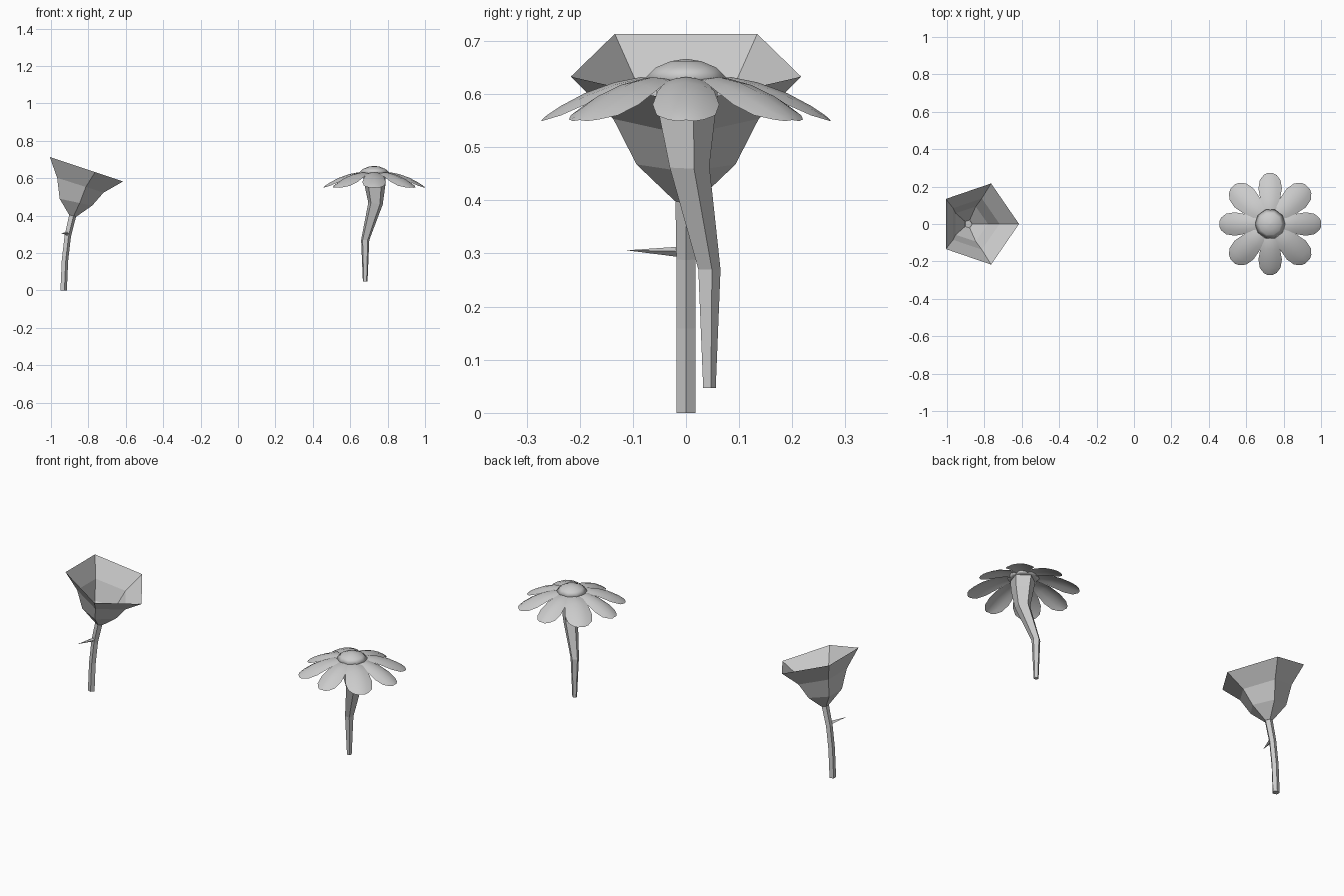
import bpy, math
from math import sin, cos, pi

if "Cube" in bpy.data.objects:
    bpy.data.objects.remove(bpy.data.objects["Cube"])


def make(name, verts, faces, smooth=False):
    me = bpy.data.meshes.new(name)
    me.from_pydata(verts, [], faces)
    me.polygons.foreach_set("use_smooth", [smooth] * len(faces))
    ob = bpy.data.objects.new(name, me)
    bpy.context.collection.objects.link(ob)
    return ob


def loft(name, rings, sides, turn=0, top=False):
    """Rings of (x, y, z, radius, tilt about y) joined into a tube."""
    verts, faces = [], []
    for x, y, z, r, tilt in rings:
        t = math.radians(tilt)
        for i in range(sides):
            a = 2 * pi * i / sides + turn
            verts.append((x + r * cos(a) * cos(t), y + r * sin(a), z - r * cos(a) * sin(t)))
    for k in range(len(rings) - 1):
        for i in range(sides):
            j = (i + 1) % sides
            faces.append((k*sides+i, k*sides+j, (k+1)*sides+j, (k+1)*sides+i))
    faces.append(tuple(reversed(range(sides))))
    if top:
        faces.append(tuple(range(len(verts) - sides, len(verts))))
    return make(name, verts, faces)


# Cup flower: five-sided stem and open, tilted cup
loft("cup_flower_stem", [
    (-.934, 0, 0, .019, 0), (-.927, 0, .16, .019, 5),
    (-.912, 0, .29, .019, 8), (-.885, 0, .405, .021, 12)], 5)
loft("cup_flower_petals", [
    (-.885, 0, .40, .022, 12), (-.876, 0, .474, .098, 12),
    (-.856, 0, .567, .144, 17.7), (-.831, 0, .655, .228, 18.4)], 5)

# Thorn
make("thorn", [(-.93, -.01, .304), (-.912, -.01, .293), (-.900, -.01, .304),
               (-.912, -.01, .313), (-.945, -.112, .306)],
     [(0, 1, 4), (1, 2, 4), (2, 3, 4), (3, 0, 4), (3, 2, 1, 0)])

# Daisy: kinked five-sided stem widening into the head
loft("daisy_stem", [
    (.68, .043, .047, .013, 0), (.68, .042, .27, .023, 0),
    (.735, .003, .465, .041, 8), (.732, -.003, .56, .058, 0),
    (.728, -.004, .622, .066, 0)], 5, turn=.3, top=True)

CX = .728
# Eight drooping petals: (distance, half width, height, edge droop)
profile = [(.045, .022, .628, .002), (.085, .038, .632, .008), (.135, .056, .622, .016),
           (.19, .066, .602, .022), (.235, .058, .578, .018),
           (.262, .036, .560, .008), (.272, .016, .551, .002)]
across = [-1, -.55, 0, .55, 1]
for n in range(8):
    a = n * pi / 4
    grow, wide = (1.04, 1.08) if n % 2 else (1, .95)
    verts = []
    for d, w, z, drop in profile:
        for s in across:
            u, v = d * grow, s * w * wide
            verts.append((CX + u*cos(a) - v*sin(a), u*sin(a) + v*cos(a), z - drop*s*s))
    m = len(across)
    faces = [(k*m+i, (k+1)*m+i, (k+1)*m+i+1, k*m+i+1)
             for k in range(len(profile) - 1) for i in range(m - 1)]
    make(f"daisy_petal_{n + 1}", verts, faces, True)

# Domed flower centre
dome = loft("daisy_centre", [(CX, 0, .622, .066, 0), (CX, 0, .630, .081, 0),
                             (CX, 0, .650, .060, 0), (CX, 0, .662, .030, 0),
                             (CX, 0, .666, .004, 0)], 10, top=True)
dome.data.polygons.foreach_set("use_smooth", [True] * len(dome.data.polygons))
